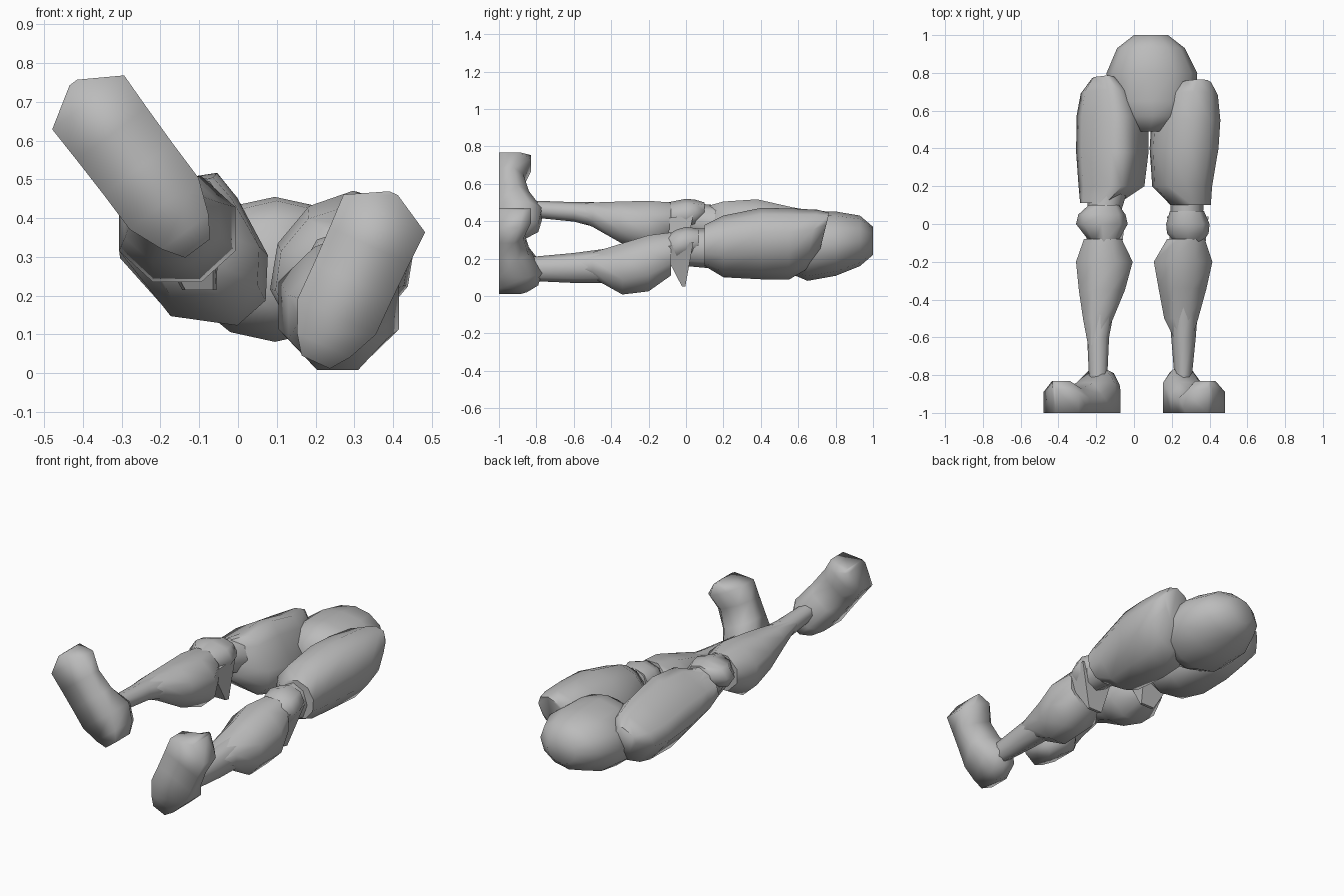
import bpy, bmesh, math
from mathutils import Vector

if "Cube" in bpy.data.objects:
    bpy.data.objects.remove(bpy.data.objects["Cube"])

grey = bpy.data.materials.new("plain_grey")
grey.use_nodes = True
tone = (0.5, 0.5, 0.5, 1)
grey.diffuse_color = tone
grey.node_tree.nodes["Principled BSDF"].inputs["Base Color"].default_value = tone


def skin(name, rings, sharp=50):
    """Join equal-sized closed rings of points into a capped solid."""
    bm = bmesh.new()
    loops = [[bm.verts.new(p) for p in ring] for ring in rings]
    n = len(loops[0])
    for a, b in zip(loops, loops[1:]):
        for i in range(n):
            j = (i + 1) % n
            bm.faces.new((a[i], a[j], b[j], b[i]))
    bm.faces.new(loops[0])
    bm.faces.new(loops[-1])
    bmesh.ops.recalc_face_normals(bm, faces=bm.faces)
    mesh = bpy.data.meshes.new(name)
    bm.to_mesh(mesh)
    bm.free()
    mesh.materials.append(grey)
    obj = bpy.data.objects.new(name, mesh)
    bpy.context.collection.objects.link(obj)
    bpy.ops.object.select_all(action='DESELECT')
    bpy.context.view_layer.objects.active = obj
    obj.select_set(True)
    bpy.ops.object.shade_smooth_by_angle(angle=math.radians(sharp))


def circle(sides, flat=False):
    """Unit polygon; flat ones have sides, not corners, at the extremes."""
    r, o = (1 / math.cos(math.pi / sides), .5) if flat else (1, 0)
    angles = [math.tau * (i + o) / sides for i in range(sides)]
    return [(r * math.cos(a), r * math.sin(a)) for a in angles]


def limb(name, outline, stations, tilt=0):
    """Loft an outline along y; station = y, centre x, centre z, two radii, lean of the ring."""
    c, s = math.cos(math.radians(tilt)), math.sin(math.radians(tilt))
    rings = []
    for y, cx, cz, ra, rb, *lean in stations:
        ring = []
        for u, v in outline:
            x, z = u * ra * c - v * rb * s, u * ra * s + v * rb * c
            ring.append((cx + x, y + sum(lean) * z, cz + z))
        rings.append(ring)
    skin(name, rings, 60)


def foot(name, along, across, heel, length):
    """Loft from heel to toe; station = part of length, half width, shoulder y, top y."""
    d = Vector((along[0], 0, along[1])).normalized()
    p = Vector((d.z, 0, -d.x))
    rings = []
    for t, w, ys, yt in ((0, .04, -.88, -.85), (.1, .075, -.85, -.79), (.27, .111, -.84, -.77),
                         (.48, .111, -.9, -.84), (.69, .113, -.92, -.87),
                         (.88, .116, -.89, -.83), (1, .012, -.87, -.83)):
        base = d * (heel + t * length) + p * across
        edge = ((-w, -1), (w, -1), (w, ys), (w * .5, yt), (-w * .5, yt), (-w, ys))
        rings.append([base + p * u + Vector((0, y, 0)) for u, y in edge])
    skin(name, rings, 180)


def knee_spur(name, centre, tip):
    """Wedge-shaped back of the knee."""
    c, tip = Vector(centre), Vector(tip)
    base = [c + Vector(o) for o in ((-.09, -.11, 0), (.09, -.11, 0), (.11, .06, .03), (-.11, .06, .03))]
    end = [tip + Vector(((b - c).x * .4, (b - c).y * .1, 0)) for b in base]
    skin(name, [base, end])


# Hips
limb("pelvis", circle(12), [(1, .09, .295, .09, .075), (.93, .09, .295, .18, .135),
                            (.8, .095, .28, .24, .172), (.65, .095, .268, .23, .187),
                            (.57, .1, .28, .19, .165), (.49, .085, .28, .08, .11)])

# Left leg
limb("left_thigh", circle(10), [(.1, .3, .27, .11, .11), (.2, .255, .265, .175, .15),
                                (.4, .265, .28, .205, .168), (.55, .275, .278, .205, .168),
                                (.67, .29, .3, .175, .14, .2), (.74, .31, .34, .12, .08, .25)], 50)
limb("left_knee_link", circle(8), [(.22, .28, .25, .09, .11), (0, .28, .26, .085, .1)])
limb("left_knee", circle(8), [(.07, .28, .29, .09, .07), (0, .285, .285, .115, .085),
                              (-.05, .285, .27, .11, .085), (-.13, .29, .25, .05, .06)])
knee_spur("left_knee_spur", (.285, -.02, .26), (.27, -.01, .05))
limb("left_calf", circle(8, True), [(-.08, .275, .225, .1, .115), (-.2, .26, .175, .155, .15),
                                    (-.34, .257, .145, .127, .137), (-.5, .25, .165, .09, .068),
                                    (-.66, .265, .17, .025, .025)])
limb("left_shin", circle(8), [(-.3, .26, .17, .09, .1), (-.6, .262, .15, .065, .08),
                              (-.82, .26, .145, .045, .065)])
foot("left_foot", (.42, .91), .17, .11, .48)

# Right leg
thigh_outline = [(-1.05, 0), (-.34, -.83), (.58, -.95), (.97, -.63), (1, -.05),
                 (.58, .68), (.3, 1), (-.05, .95), (-.9, .5)]
limb("right_thigh", thigh_outline, [(.11, -.18, .37, .1, .11), (.2, -.115, .335, .17, .17),
                                    (.38, -.11, .315, .187, .202), (.57, -.11, .297, .185, .177),
                                    (.69, -.13, .3, .145, .15, .15), (.77, -.15, .33, .07, .08, .2)])
limb("right_knee_link", circle(8), [(.22, -.13, .37, .11, .11), (0, -.17, .41, .08, .09)])
limb("right_knee", circle(8), [(.1, -.16, .45, .08, .05), (.05, -.17, .44, .125, .075),
                               (0, -.17, .435, .137, .085), (-.1, -.16, .42, .07, .08)])
knee_spur("right_knee_spur", (-.155, -.02, .41), (-.1, -.01, .215))
limb("right_calf", circle(8, True), [(-.08, -.165, .4, .1, .1), (-.2, -.157, .372, .15, .137),
                                     (-.35, -.17, .395, .122, .11), (-.5, -.19, .435, .08, .065),
                                     (-.66, -.215, .465, .025, .025)])
limb("right_shin", circle(8), [(-.3, -.165, .41, .09, .09), (-.6, -.19, .45, .058, .052),
                               (-.82, -.19, .465, .048, .045)])
foot("right_foot", (-.6, .8), .11, .32, .535)
